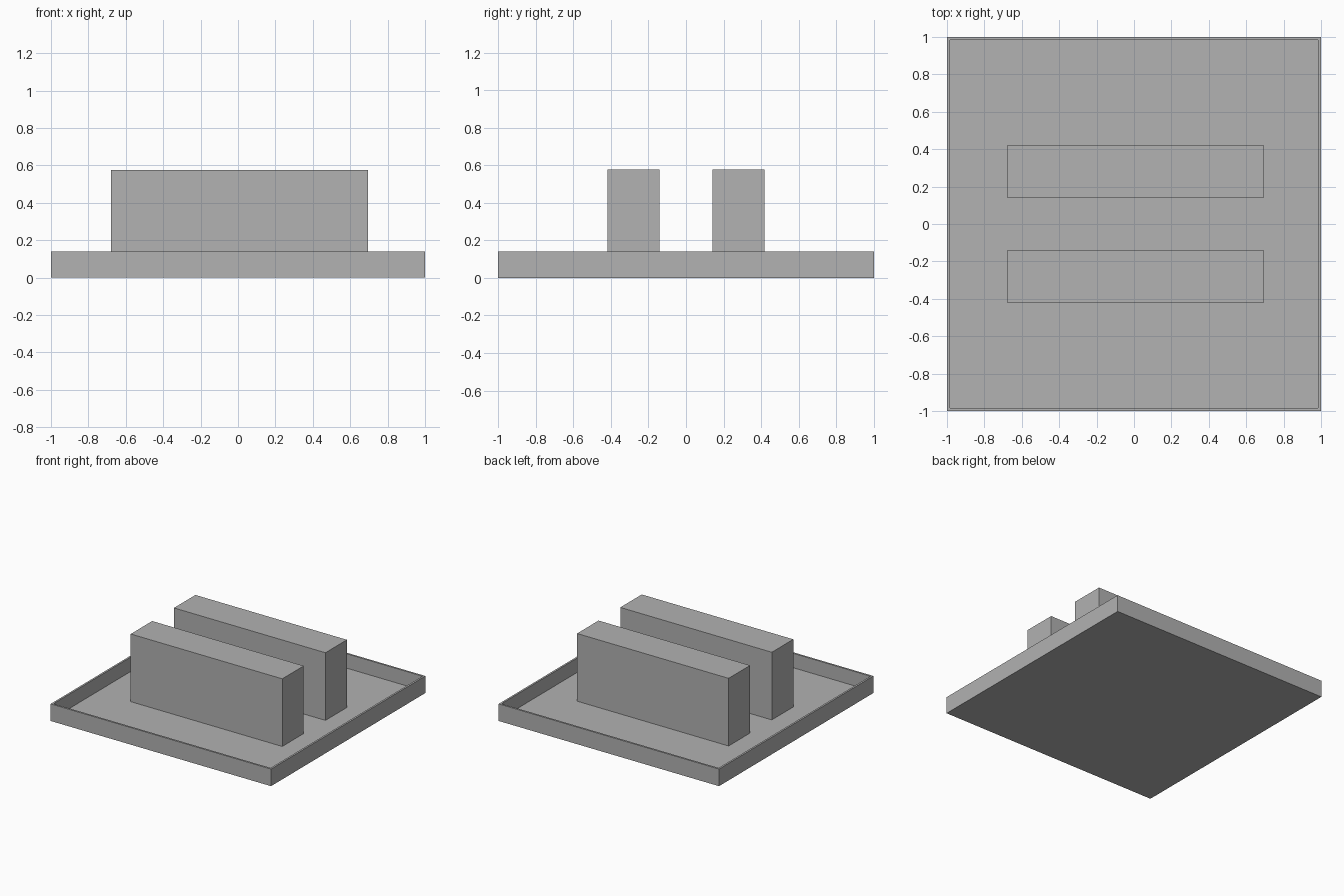
import bpy
import bmesh

# Remove the default cube
cube = bpy.data.objects.get("Cube")
if cube:
    bpy.data.objects.remove(cube, do_unlink=True)

# Single grey material
GREY = (0.445, 0.445, 0.445, 1.0)
grey = bpy.data.materials.new("plain grey")
grey.use_nodes = True
grey.diffuse_color = GREY
grey.node_tree.nodes["Principled BSDF"].inputs["Base Color"].default_value = GREY

RIM = 0.022          # wall and floor thickness of the tray
TRAY_HEIGHT = 0.14
BLOCK_TOP = 0.577


def box(name, low, high, recess=None):
    """Box between two corners; recess = (wall, depth) hollows the top."""
    bm = bmesh.new()
    bmesh.ops.create_cube(bm, size=1)
    for v in bm.verts:
        v.co = [(a + b) / 2 + c * (b - a) for a, b, c in zip(low, high, v.co)]
    if recess:
        wall, depth = recess
        bm.normal_update()
        top = max(bm.faces, key=lambda f: f.calc_center_median().z)
        bmesh.ops.inset_region(bm, faces=[top], thickness=wall)
        floor = bmesh.ops.extrude_discrete_faces(bm, faces=[top])["faces"][0]
        bmesh.ops.translate(bm, verts=floor.verts, vec=(0, 0, -depth))
    bmesh.ops.recalc_face_normals(bm, faces=bm.faces)
    mesh = bpy.data.meshes.new(name)
    bm.to_mesh(mesh)
    bm.free()
    mesh.materials.append(grey)
    obj = bpy.data.objects.new(name, mesh)
    bpy.context.collection.objects.link(obj)
    return obj


# Shallow square tray with a thin raised rim
box("tray", (-1, -1, 0), (1, 1, TRAY_HEIGHT), (RIM, TRAY_HEIGHT - RIM))

# Two long upright blocks standing on the tray floor
for name, y in (("front_block", -0.28), ("back_block", 0.28)):
    box(name, (-0.68, y - 0.139, RIM), (0.695, y + 0.139, BLOCK_TOP))
